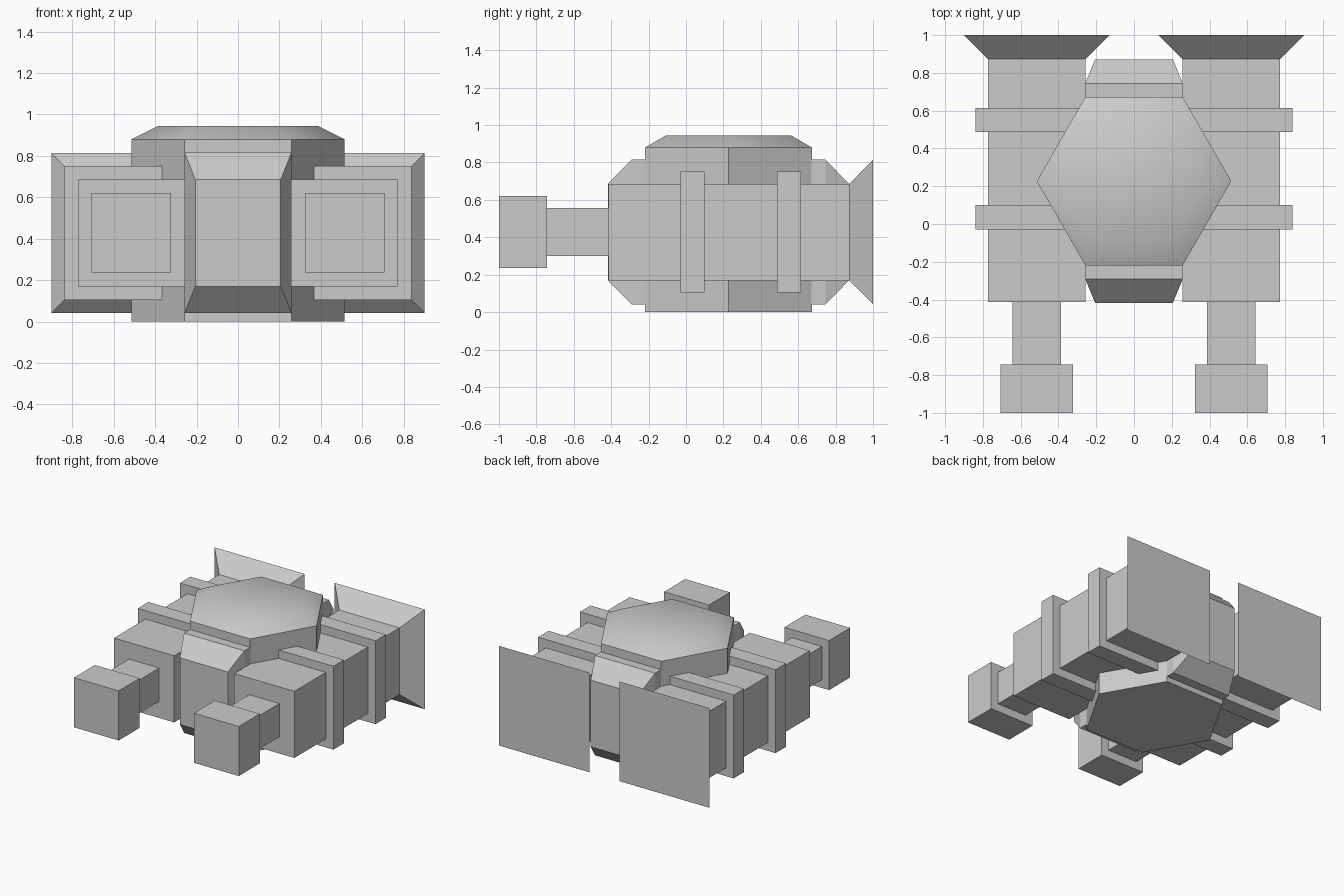
import bpy, bmesh, math

if "Cube" in bpy.data.objects:
    bpy.data.objects.remove(bpy.data.objects["Cube"])


def loft(name, rings):
    """Skin a closed solid through a list of equal-sized point rings."""
    bm = bmesh.new()
    loops = [[bm.verts.new(p) for p in ring] for ring in rings]
    for a, b in zip(loops, loops[1:]):
        for i in range(len(a)):
            j = (i + 1) % len(a)
            bm.faces.new((a[i], a[j], b[j], b[i]))
    bm.faces.new(loops[0])
    bm.faces.new(loops[-1])
    bmesh.ops.recalc_face_normals(bm, faces=bm.faces[:])
    mesh = bpy.data.meshes.new(name)
    bm.to_mesh(mesh)
    bm.free()
    obj = bpy.data.objects.new(name, mesh)
    bpy.context.collection.objects.link(obj)
    return obj


def rect(cx, cz, hx, hz, y):
    return [(cx + sx * hx, y, cz + sz * hz)
            for sx, sz in ((-1, -1), (1, -1), (1, 1), (-1, 1))]


def hexagon(r, z):
    return [(r * math.cos(k * math.pi / 3), HUB_Y + r * math.sin(k * math.pi / 3), z)
            for k in range(6)]


HUB_Y = 0.227
ENGINE_X, ENGINE_Z = 0.515, 0.428

# Hexagonal hull with softly shaded roof
hull = loft("hex_hull", [hexagon(0.515, 0), hexagon(0.515, 0.88), hexagon(0.385, 0.945)])
bpy.context.view_layer.objects.active = hull
hull.select_set(True)
bpy.ops.object.shade_smooth_by_angle(angle=math.radians(40))
hull.select_set(False)

# Central block with tapered nose and tail
loft("central_block", [rect(0, ENGINE_Z, hx, hz, HUB_Y + dy) for hx, hz, dy in (
    (0.206, 0.258, -0.645), (0.258, 0.387, -0.518),
    (0.258, 0.387, 0.518), (0.206, 0.258, 0.645))])

# Engine parts: name, then (half size, y) sections from front to back
engine_parts = [
    ("intake_block", (0.192, -1.0), (0.192, -0.743)),
    ("engine_neck", (0.129, -0.743), (0.129, -0.414)),
    ("engine_body", (0.258, -0.414), (0.258, 0.873)),
    ("front_band", (0.323, -0.029), (0.323, 0.1)),
    ("rear_band", (0.323, 0.486), (0.323, 0.614)),
    ("exhaust_bell", (0.258, 0.873), (0.386, 1.0)),
]
for name, *sections in engine_parts:
    part = loft(name, [rect(ENGINE_X, ENGINE_Z, h, h, y) for h, y in sections])
    part.modifiers.new("Mirror", "MIRROR").use_axis[0] = True
